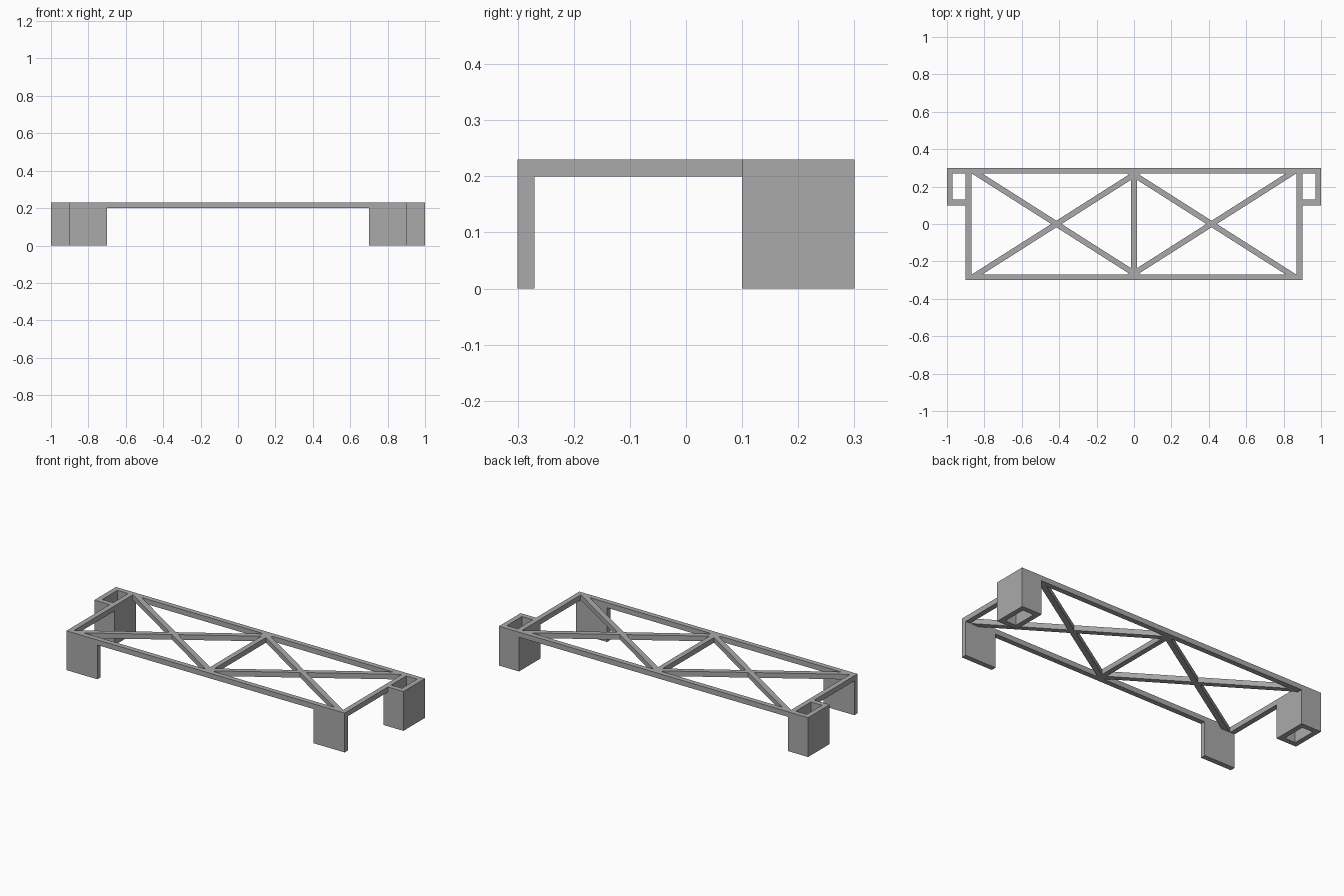
import bpy
import bmesh
from math import atan2, hypot
from mathutils import Matrix, Vector

cube = bpy.data.objects.get("Cube")
if cube:
    bpy.data.objects.remove(cube, do_unlink=True)

HEIGHT, BAR = 0.23, 0.03
DECK = HEIGHT - BAR          # underside of the top frame
FRAME_X, FRAME_Y = 0.9, 0.3  # half size of the frame
INNER_X, INNER_Y = FRAME_X - BAR, FRAME_Y - BAR

grey = bpy.data.materials.new("plain grey")
grey.use_nodes = True
grey.diffuse_color = (0.4, 0.4, 0.4, 1)
grey.node_tree.nodes["Principled BSDF"].inputs["Base Color"].default_value = grey.diffuse_color


def finish(name, bm):
    bmesh.ops.recalc_face_normals(bm, faces=bm.faces)
    mesh = bpy.data.meshes.new(name)
    bm.to_mesh(mesh)
    bm.free()
    mesh.materials.append(grey)
    obj = bpy.data.objects.new(name, mesh)
    bpy.context.collection.objects.link(obj)
    return obj


def box(name, low, high):
    low, high = Vector(low), Vector(high)
    bm = bmesh.new()
    bmesh.ops.create_cube(bm, size=1, matrix=Matrix.Translation((low + high) / 2)
                          @ Matrix.Diagonal((*(high - low), 1)))
    return finish(name, bm)


def brace(name, start, end):
    dx, dy = end[0] - start[0], end[1] - start[1]
    middle = ((start[0] + end[0]) / 2, (start[1] + end[1]) / 2, DECK + BAR / 2)
    bm = bmesh.new()
    bmesh.ops.create_cube(bm, size=1, matrix=Matrix.Translation(middle)
                          @ Matrix.Rotation(atan2(dy, dx), 4, 'Z')
                          @ Matrix.Diagonal((hypot(dx, dy), BAR, BAR, 1)))
    return finish(name, bm)


def socket(name, x0, x1, y0, y1):
    # Open rectangular tube: ring outline raised to full height
    bm = bmesh.new()
    rings = []
    for inset in (0, BAR):
        a, b, c, d = x0 + inset, x1 - inset, y0 + inset, y1 - inset
        for z in (0, HEIGHT):
            rings.append([bm.verts.new((x, y, z)) for x, y in ((a, c), (b, c), (b, d), (a, d))])
    outer_low, outer_top, inner_low, inner_top = rings
    for r, s in ((outer_low, outer_top), (outer_top, inner_top),
                 (inner_top, inner_low), (inner_low, outer_low)):
        for i in range(4):
            j = (i + 1) % 4
            bm.faces.new((r[i], r[j], s[j], s[i]))
    return finish(name, bm)


# Long rails and centre bar
box("front_rail", (-0.7, -FRAME_Y, DECK), (0.7, -INNER_Y, HEIGHT))
box("back_rail", (-INNER_X, INNER_Y, DECK), (INNER_X, FRAME_Y, HEIGHT))
box("centre_bar", (-BAR / 2, -INNER_Y, DECK), (BAR / 2, INNER_Y, HEIGHT))

for side, label in ((1, "left"), (-1, "right")):
    def span(a, b):
        return sorted((side * a, side * b))

    # End rail, front leg plate and rear socket
    x0, x1 = span(INNER_X, FRAME_X)
    box(label + "_end_rail", (x0, -INNER_Y, DECK), (x1, 0.1, HEIGHT))
    x0, x1 = span(0.7, FRAME_X)
    box(label + "_front_leg", (x0, -FRAME_Y, 0), (x1, -INNER_Y, HEIGHT))
    x0, x1 = span(INNER_X, 1)
    socket(label + "_rear_socket", x0, x1, 0.1, FRAME_Y)

    # Crossed braces in each bay
    for slope, word in ((1, "rising"), (-1, "falling")):
        brace(f"{label}_{word}_brace", (side * -0.03, -0.283 * slope),
              (side * 0.86, 0.283 * slope))
